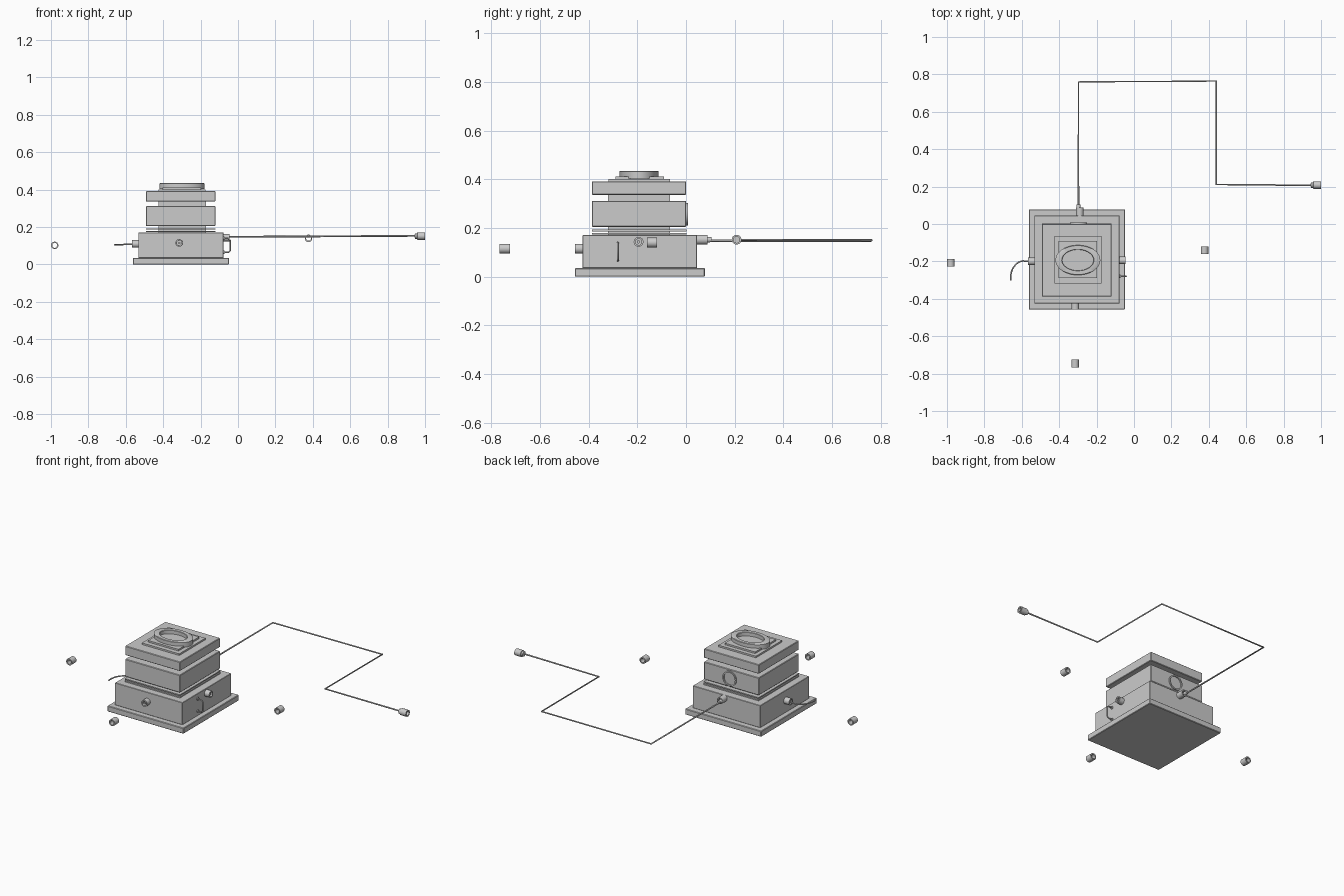
import bpy, bmesh, math
from mathutils import Vector

if "Cube" in bpy.data.objects:
    bpy.data.objects.remove(bpy.data.objects["Cube"])


def finish(name, bm, smooth=False):
    bmesh.ops.recalc_face_normals(bm, faces=bm.faces)
    me = bpy.data.meshes.new(name)
    bm.to_mesh(me)
    bm.free()
    ob = bpy.data.objects.new(name, me)
    bpy.context.collection.objects.link(ob)
    if smooth:
        bpy.context.view_layer.objects.active = ob
        ob.select_set(True)
        bpy.ops.object.shade_smooth_by_angle(angle=math.radians(35))
        ob.select_set(False)
    return ob


def box(name, x0, x1, y0, y1, z0, z1, bevel=0.0):
    bm = bmesh.new()
    bmesh.ops.create_cube(bm, size=1)
    for v in bm.verts:
        v.co = ((x0 + x1) / 2 + v.co.x * (x1 - x0),
                (y0 + y1) / 2 + v.co.y * (y1 - y0),
                (z0 + z1) / 2 + v.co.z * (z1 - z0))
    if bevel:
        bmesh.ops.bevel(bm, geom=bm.edges[:], offset=bevel, segments=1, affect='EDGES')
    return finish(name, bm)


def lathe(name, profile, origin, axis, sx=1, sy=1, closed=False, n=32):
    """Turn (radius, height) points around an axis."""
    rot = Vector((0, 0, 1)).rotation_difference(Vector(axis))
    bm = bmesh.new()
    rings = []
    for r, h in profile:
        rings.append([bm.verts.new(Vector(origin) + rot @ Vector((
            r * sx * math.cos(2 * math.pi * i / n),
            r * sy * math.sin(2 * math.pi * i / n), h))) for i in range(n)])
    pairs = list(zip(rings, rings[1:]))
    if closed:
        pairs.append((rings[-1], rings[0]))
    else:
        bm.faces.new(rings[0])
        bm.faces.new(rings[-1])
    for a, b in pairs:
        for i in range(n):
            j = (i + 1) % n
            bm.faces.new((a[i], a[j], b[j], b[i]))
    return finish(name, bm, True)


def wire(name, pts, radius, curved=False):
    cu = bpy.data.curves.new(name, 'CURVE')
    cu.dimensions = '3D'
    cu.bevel_depth = radius
    cu.bevel_resolution = 2
    cu.use_fill_caps = True
    if curved:
        sp = cu.splines.new('BEZIER')
        sp.bezier_points.add(len(pts) - 1)
        for p, co in zip(sp.bezier_points, pts):
            p.co = co
            p.handle_left_type = p.handle_right_type = 'AUTO'
    else:
        sp = cu.splines.new('POLY')
        sp.points.add(len(pts) - 1)
        for p, co in zip(sp.points, pts):
            p.co = (*co, 1)
    ob = bpy.data.objects.new(name, cu)
    bpy.context.collection.objects.link(ob)
    return ob


# Stacked housing
box("base_plate", -.562, -.048, -.457, .078, 0, .035, .003)
box("lower_housing", -.533, -.077, -.425, .045, .035, .171, .002)
box("lower_neck", -.425, -.172, -.32, -.065, .17, .207)
for i, z in enumerate((.173, .186)):
    box(f"gasket_plate_{i + 1}", -.492, -.121, -.387, .003, z, z + .007)
box("middle_block", -.492, -.121, -.387, .001, .205, .312, .003)
box("upper_neck", -.425, -.172, -.32, -.065, .311, .337)
box("top_slab", -.492, -.121, -.387, .001, .336, .392, .003)
box("top_step", -.426, -.174, -.318, -.065, .391, .402)
box("top_pad", -.403, -.199, -.29, -.09, .401, .412)

# Oval dish on the top
lathe("oval_ring", [(1, 0), (1, .029), (.97, .031), (.72, .031), (.70, .029), (.70, 0)],
      (-.30, -.193, .404), (0, 0, 1), .12, .08, True, 48)

# Round ring on the back of the middle block
lathe("back_ring", [(.046, 0), (.046, .008), (.038, .008), (.038, 0)],
      (-.297, 0, .257), (0, 1, 0), closed=True)


# Sockets on the lower housing: flange, hollow barrel and pin
def socket(name, origin, axis, length):
    lathe(name, [(.020, 0), (.020, length), (.013, length), (.013, .006)], origin, axis)
    lathe(name + "_pin", [(.006, 0), (.006, length * .9)], origin, axis, n=16)


socket("front_socket", (-.314, -.424, .115), (0, -1, 0), .032)
socket("left_socket", (-.532, -.200, .110), (-1, 0, 0), .036)
socket("right_socket", (-.078, -.195, .143), (1, 0, 0), .033)
socket("back_socket", (-.290, .044, .152), (0, 1, 0), .045)
lathe("back_strain_relief", [(.012, 0), (.010, .020)], (-.297, .085, .152), (0, 1, 0))

# Loose hollow caps
for i, (x, y, z) in enumerate(((-.98, -.207, .102), (.377, -.140, .140), (-.315, -.745, .115))):
    lathe(f"loose_cap_{i + 1}", [(.020, 0), (.020, .042), (.013, .042), (.013, 0)],
          (x, y - .021, z), (0, 1, 0), closed=True)

# Long cable and its plug
wire("long_cable", [(-.297, .09, .148), (-.297, .760, .148), (.44, .764, .150),
                    (.44, .211, .151), (.95, .207, .153)], .0045)
lathe("cable_plug", [(.008, 0), (.015, .002), (.015, .012), (.020, .014), (.020, .055), (.013, .055), (.013, .02)],
      (.945, .208, .152), (1, 0, 0))

# Short bent wire on the left
wire("left_wire", [(-.565, -.2, .107), (-.605, -.2, .107), (-.645, -.233, .106),
                   (-.658, -.27, .106), (-.66, -.303, .105)], .004, True)

# Handle on the right side with two mounts
wire("side_handle", [(-.08, -.28, .140), (-.052, -.28, .140), (-.042, -.28, .130),
                     (-.042, -.28, .075), (-.052, -.28, .065), (-.08, -.28, .065)], .004)
for i, z in enumerate((.065, .140)):
    lathe(f"handle_mount_{i + 1}", [(.009, 0), (.009, .006)], (-.078, -.28, z), (1, 0, 0), n=16)
